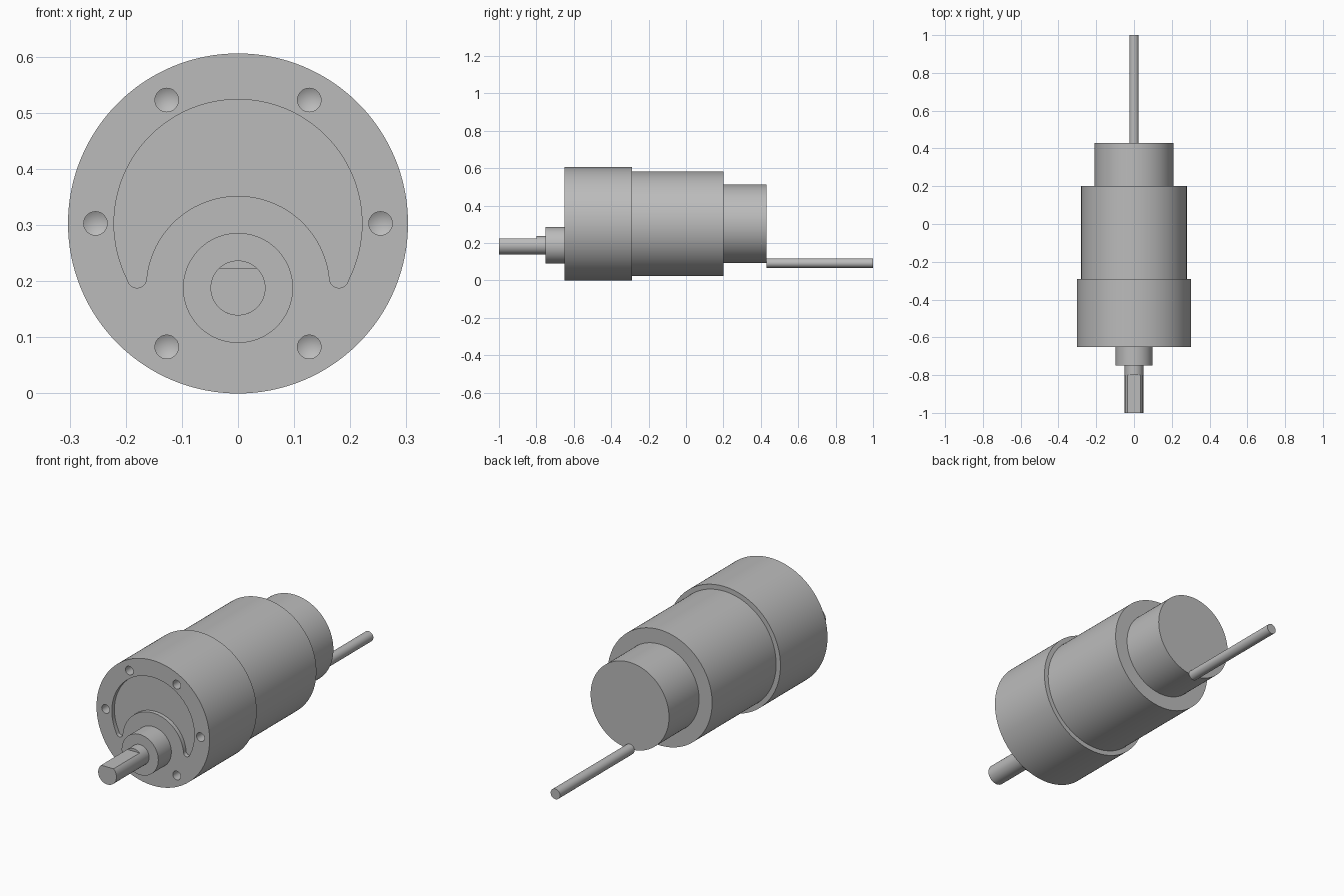
import bpy
import bmesh
from math import sin, cos, pi, asin, radians

if "Cube" in bpy.data.objects:
    bpy.data.objects.remove(bpy.data.objects["Cube"])

metal = bpy.data.materials.new("grey metal")
metal.use_nodes = True
GREY = (0.5, 0.5, 0.5, 1)
metal.diffuse_color = GREY
metal.node_tree.nodes["Principled BSDF"].inputs["Base Color"].default_value = GREY

AXIS_Z = 0.303    # centre line of the motor body
SHAFT_Z = 0.188   # centre line of the offset output shaft
FACE_Y = -0.65    # front face of the gearbox


def arc(x, z, r, start, end, n):
    """Points on an arc in the XZ plane."""
    return [(x + r * cos(start + (end - start) * i / n),
             z + r * sin(start + (end - start) * i / n)) for i in range(n + 1)]


def circle(x, z, r, n=96):
    return arc(x, z, r, 0, 2 * pi, n)[:-1]


def extrude(name, profile, y0, y1, tip=0):
    """Extrude an XZ profile along Y; tip gives the far end a drilled point."""
    bm = bmesh.new()
    near = [bm.verts.new((x, y0, z)) for x, z in profile]
    far = [bm.verts.new((x, y1, z)) for x, z in profile]
    bm.faces.new(near)
    cap = bm.faces.new(far)
    for i in range(len(near)):
        bm.faces.new((near[i - 1], near[i], far[i], far[i - 1]))
    if tip:
        bmesh.ops.poke(bm, faces=[cap])["verts"][0].co.y += tip
    bmesh.ops.recalc_face_normals(bm, faces=bm.faces)
    mesh = bpy.data.meshes.new(name)
    bm.to_mesh(mesh)
    bm.free()
    mesh.materials.append(metal)
    obj = bpy.data.objects.new(name, mesh)
    bpy.context.collection.objects.link(obj)
    return obj


def carve(obj, cutters):
    """Cut the cutters out of obj and remove them."""
    for cutter in cutters:
        mod = obj.modifiers.new("cut", 'BOOLEAN')
        mod.operation = 'DIFFERENCE'
        mod.solver = 'EXACT'
        mod.object = cutter
    graph = bpy.context.evaluated_depsgraph_get()
    mesh = bpy.data.meshes.new_from_object(obj.evaluated_get(graph))
    obj.modifiers.clear()
    obj.data = mesh
    for cutter in cutters:
        bpy.data.objects.remove(cutter)


# Stepped body: gearbox, motor can and rear encoder cap
gearbox = extrude("gearbox", circle(0, AXIS_Z, 0.303, 128), FACE_Y, -0.29)
motor = extrude("motor_can", circle(0, AXIS_Z, 0.28, 128), -0.29, 0.2)
rear_cap = extrude("rear_cap", circle(0, AXIS_Z, 0.21), 0.2, 0.43)

# Crescent recess with rounded ends
END_Z, END_X, END_R = 0.205, 0.18, 0.017
low = asin((END_Z - AXIS_Z) / 0.221)
inner = asin((END_Z - SHAFT_Z) / 0.164)
crescent = arc(0, AXIS_Z, 0.221, low, pi - low, 72)
crescent += arc(-END_X, END_Z, END_R, pi, 2 * pi, 12)[1:-1]
crescent += arc(0, SHAFT_Z, 0.164, pi - inner, inner, 48)
crescent += arc(END_X, END_Z, END_R, pi, 2 * pi, 12)[1:-1]
cutters = [extrude("recess_cutter", crescent, FACE_Y - 0.05, FACE_Y + 0.02)]

# Six drilled mounting holes
for i in range(6):
    a = radians(60 * i)
    hole = circle(0.254 * cos(a), AXIS_Z + 0.254 * sin(a), 0.021, 32)
    cutters.append(extrude("hole_cutter", hole, FACE_Y - 0.05, FACE_Y + 0.08, 0.012))
carve(gearbox, cutters)

# Output boss and shaft, with a flat on the shaft's front length
boss = extrude("shaft_boss", circle(0, SHAFT_Z, 0.098), -0.75, FACE_Y)
shaft_base = extrude("shaft_base", circle(0, SHAFT_Z, 0.049, 64), -0.8, -0.75)
flat = asin(0.036 / 0.049)
d_profile = arc(0, SHAFT_Z, 0.049, pi - flat, 2 * pi + flat, 56)
shaft = extrude("flatted_shaft", d_profile, -1, -0.8)

# Rear cable
cable = extrude("cable", circle(0, 0.093, 0.025, 48), 0.43, 1)

# Smooth round walls, keep the rims sharp
bpy.ops.object.select_all(action='DESELECT')
for obj in (gearbox, motor, rear_cap, boss, shaft_base, shaft, cable):
    obj.select_set(True)
bpy.context.view_layer.objects.active = gearbox
bpy.ops.object.shade_smooth_by_angle(angle=radians(25))
